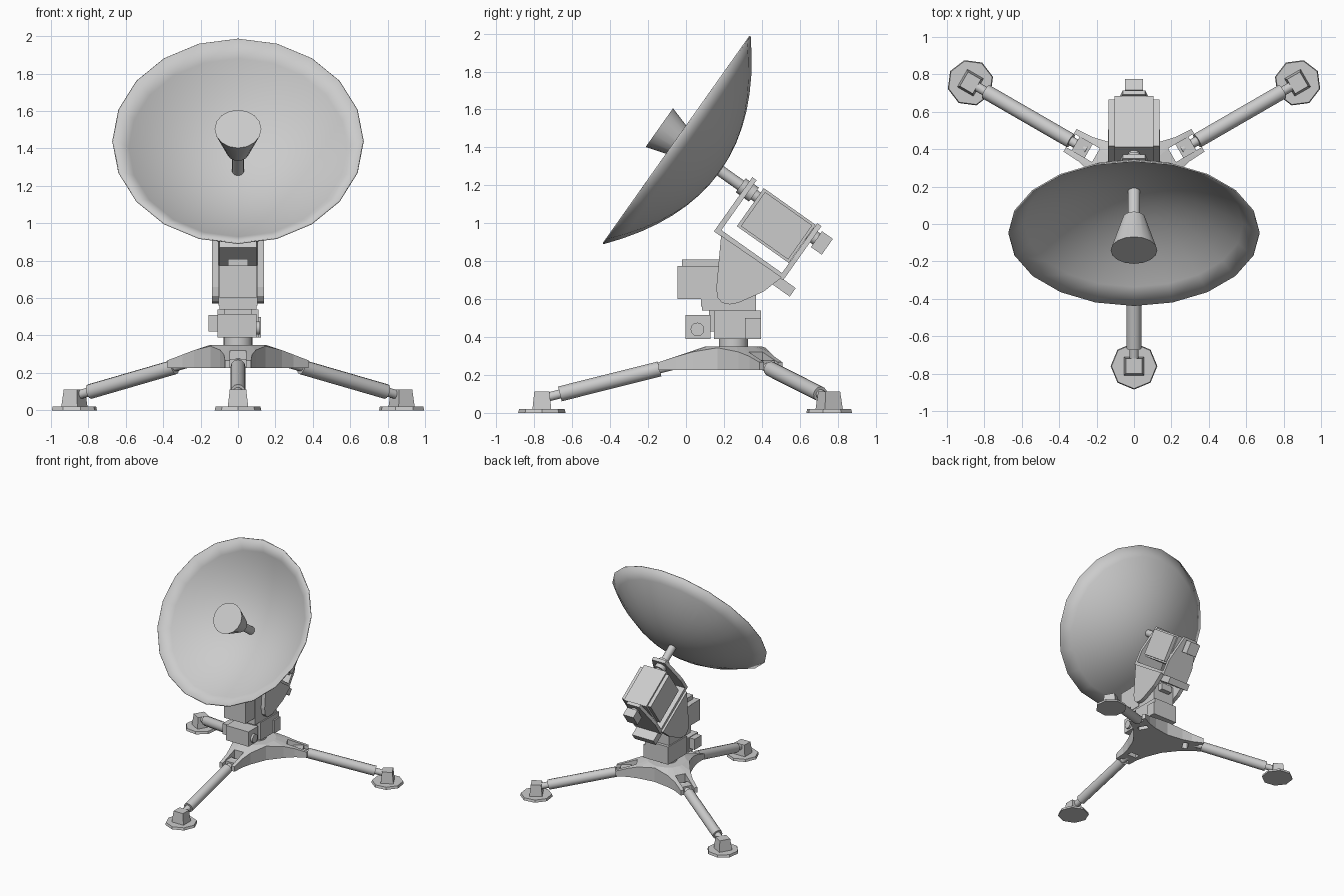
import bpy, bmesh
from math import radians, sin, cos, pi, hypot, atan2
from mathutils import Matrix, Vector

if "Cube" in bpy.data.objects:
    bpy.data.objects.remove(bpy.data.objects["Cube"])

I = Matrix.Identity(4)
# tilted frame of the dish: +y runs backwards along the dish axis
TILT = Matrix.Translation((0, -.05, 1.44)) @ Matrix.Rotation(radians(-35.3), 4, 'X')
HUB_Y = .25


def make(name, bm, M=I, smooth=False):
    bmesh.ops.transform(bm, matrix=M, verts=bm.verts)
    bmesh.ops.recalc_face_normals(bm, faces=bm.faces)
    me = bpy.data.meshes.new(name)
    bm.to_mesh(me)
    bm.free()
    ob = bpy.data.objects.new(name, me)
    bpy.context.collection.objects.link(ob)
    if smooth:
        bpy.ops.object.select_all(action='DESELECT')
        ob.select_set(True)
        bpy.context.view_layer.objects.active = ob
        bpy.ops.object.shade_smooth_by_angle(angle=radians(40))
    return ob


def loft(name, rings, M=I, smooth=False, caps=True):
    bm = bmesh.new()
    vs = [[bm.verts.new(p) for p in r] for r in rings]
    n = len(vs[0])
    for a, b in zip(vs, vs[1:]):
        for i in range(n):
            bm.faces.new((a[i], a[(i + 1) % n], b[(i + 1) % n], b[i]))
    if caps:
        bm.faces.new(vs[0])
        bm.faces.new(vs[-1])
    return make(name, bm, M, smooth)


def box(name, x, y, z, M=I, taper=1):
    def ring(h, s):
        cx, cy = sum(x) / 2, sum(y) / 2
        return [(cx + (a - cx) * s, cy + (b - cy) * s, h)
                for a, b in ((x[0], y[0]), (x[1], y[0]), (x[1], y[1]), (x[0], y[1]))]
    return loft(name, [ring(z[0], 1), ring(z[1], taper)], M)


def tube(name, p, q, r1, r2=None, n=12, M=I):
    p, q = Vector(p), Vector(q)
    R = (q - p).to_track_quat('Z', 'Y').to_matrix()
    def ring(c, r):
        return [c + R @ Vector((r * cos(2 * pi * i / n), r * sin(2 * pi * i / n), 0)) for i in range(n)]
    return loft(name, [ring(p, r1), ring(q, r1 if r2 is None else r2)], M, True)


# reflector dish
R, DEPTH = .67, .28
bm = bmesh.new()
tip = bm.verts.new((0, DEPTH, 0))
prev = None
for k in range(1, 9):
    r = R * k / 8
    ring = [bm.verts.new((r * sin(pi * i / 10), DEPTH * (1 - (k / 8) ** 2), r * cos(pi * i / 10))) for i in range(20)]
    for i in range(20):
        j = (i + 1) % 20
        bm.faces.new((tip, ring[i], ring[j]) if prev is None else (prev[i], ring[i], ring[j], prev[j]))
    prev = ring
dish = make("reflector_dish", bm, TILT, True)
s = dish.modifiers.new("shell", 'SOLIDIFY')
s.thickness, s.offset = .008, 0

# feed horn and its stem
tube("feed_horn", (0, -.111, 0), (0, .1, 0), .125, .06, 16, TILT)
tube("feed_stem", (0, .09, 0), (0, .28, 0), .033, None, 12, TILT)

# roll axis shaft behind the dish
tube("dish_shaft", (0, .27, 0), (0, .53, 0), .03, None, 12, TILT)
tube("shaft_collar_front", (0, .415, 0), (0, .445, 0), .045, None, 12, TILT)
tube("shaft_collar_inner", (0, .465, 0), (0, .5, 0), .045, None, 12, TILT)
tube("rear_shaft", (0, .84, 0), (0, .91, 0), .035, None, 12, TILT)
box("rear_knob", (-.048, .048), (.905, .975), (-.052, .05), TILT)

# electronics box with side panels
box("receiver_box", (-.105, .105), (.523, .858), (-.188, .058), TILT)
for sx in (-1, 1):
    box("receiver_side_panel", (sx * .1, sx * .135), (.54, .845), (-.175, .045), TILT)

# C-shaped cradle: tapered end plates, floor and tail slab
for nm, y0, y1 in (("front", .44, .468), ("rear", .86, .887)):
    prof = [(-.12, -.28), (.12, -.28), (.12, -.15), (.06, .07), (-.06, .07), (-.12, -.15)]
    loft(f"cradle_{nm}_plate", [[(x, y, z) for x, z in prof] for y in (y0, y1)], TILT)
box("cradle_floor", (-.12, .12), (.44, .887), (-.28, -.252), TILT)
box("cradle_tail", (-.1, .1), (.52, .965), (-.33, -.275), TILT)

# elevation yoke arms
yoke = [(.185, .935), (.505, .715), (.41, .64), (.275, .58), (.23, .572), (.19, .58), (.165, .61), (.16, .66)]
for sx in (-1, 1):
    loft("yoke_arm", [[(sx * x, y, z) for y, z in yoke] for x in (.105, .138)])

# elevation head
box("elevation_body", (-.1, .1), (.085, .37), (.54, .72))
box("elevation_rear_block", (-.05, .05), (.36, .41), (.64, .7))
box("elevation_motor", (-.1, .1), (-.045, .085), (.6, .775))
box("elevation_gear_cover", (-.105, .105), (.08, .18), (.56, .775))
box("elevation_top_strip", (-.053, .053), (-.02, .18), (.77, .81))

# azimuth head
box("azimuth_body", (-.11, .11), (.147, .395), (.39, .54))
box("azimuth_side_cover", (.1, .123), (.31, .395), (.39, .5))
box("azimuth_link", (-.075, .075), (.12, .15), (.43, .545))
box("azimuth_motor", (-.11, .1), (-.003, .128), (.39, .515))
tube("azimuth_motor_cap", (.09, .06, .44), (.118, .06, .44), .036, None, 12)
box("azimuth_connector", (-.158, -.105), (.02, .11), (.42, .51))
tube("azimuth_neck", (0, HUB_Y, .33), (0, HUB_Y, .4), .077, None, 16)

# three-armed hub with curved flanks and a slot in each arm
half = [(.395, .07), (.3, .075), (.216, .095)]
plan = []
for k in range(3):
    a = radians(-90 + 120 * k)
    pts = [(x, -y) for x, y in reversed(half)] and [(x, -y) for x, y in half]
    pts = pts[::-1] + half + [(.17 * cos(pi / 3), .17 * sin(pi / 3))]
    pts[:3] = [(x, -y) for x, y in reversed(half)]
    plan += [(x * cos(a) - y * sin(a), x * sin(a) + y * cos(a)) for x, y in pts]
top = [(x, y, .35 - (hypot(x, y) - .15) * .33) for x, y in plan]
flat = [(.15 * cos(atan2(y, x)), .15 * sin(atan2(y, x)), .35) for x, y in plan]
hub = loft("tripod_hub", [[(x, y, .225) for x, y in plan], top, flat], Matrix.Translation((0, HUB_Y, 0)))

# legs: slot cutter, hinge, rod, tube, ankle block, foot pad
for k, nm in enumerate(("front", "right", "left")):
    M = Matrix.Translation((0, HUB_Y, 0)) @ Matrix.Rotation(radians(-90 + 120 * k), 4, 'Z')
    cut = box(f"{nm}_slot_cutter", (.235, .5), (-.042, .042), (.15, .45), M)
    cut.hide_render = True
    cut.hide_viewport = True
    b = hub.modifiers.new(nm, 'BOOLEAN')
    b.object, b.operation, b.solver = cut, 'DIFFERENCE', 'EXACT'
    box(f"{nm}_leg_hinge", (.28, .36), (-.042, .042), (.225, .275), M)
    tube(f"{nm}_leg_rod", (.29, 0, .257), (1.0, 0, .078), .025, None, 10, M)
    tube(f"{nm}_leg_tube", (.39, 0, .232), (.915, 0, .1), .04, None, 12, M)
    box(f"{nm}_ankle_block", (.96, 1.06), (-.055, .055), (.015, .112), M, .8)
    tube(f"{nm}_foot_pad", (1.01, 0, 0), (1.01, 0, .02), .125, .12, 8, M)
